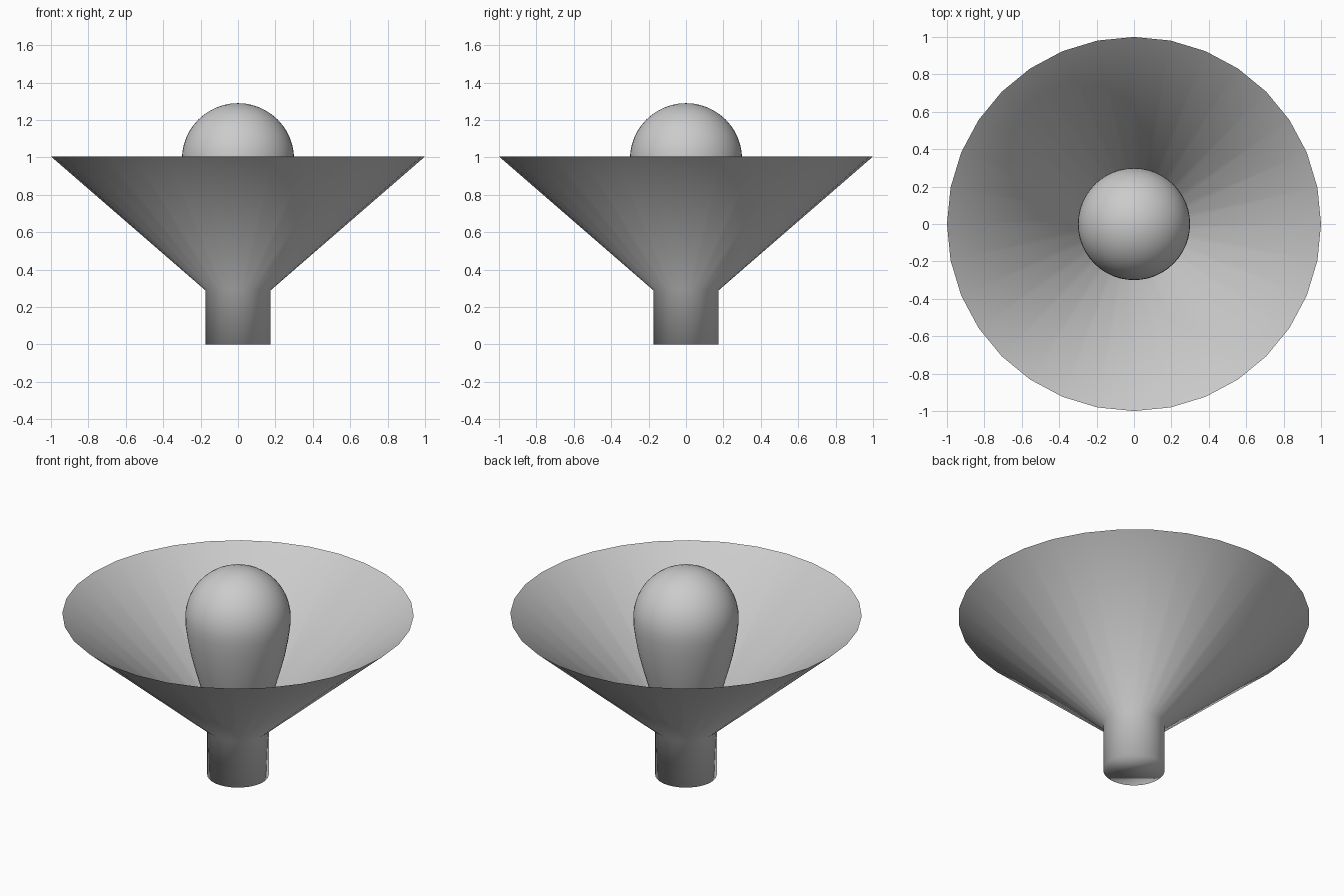
import bpy, bmesh, math

if "Cube" in bpy.data.objects:
    bpy.data.objects.remove(bpy.data.objects["Cube"])

grey = bpy.data.materials.new("light grey")
grey.diffuse_color = (0.6, 0.6, 0.6, 1)
grey.use_nodes = True
grey.node_tree.nodes["Principled BSDF"].inputs["Base Color"].default_value = grey.diffuse_color


def lathe(name, profile, sides, cap_bottom=False):
    """Spin (radius, height) points, listed bottom to top, round the z axis."""
    bm = bmesh.new()
    rings = []
    for r, z in profile:
        if r == 0:
            rings.append([bm.verts.new((0, 0, z))] * sides)
        else:
            rings.append([bm.verts.new((r * math.cos(2 * math.pi * i / sides),
                                        r * math.sin(2 * math.pi * i / sides), z))
                          for i in range(sides)])
    for low, high in zip(rings, rings[1:]):
        for i in range(sides):
            j = (i + 1) % sides
            quad = list(dict.fromkeys((low[i], low[j], high[j], high[i])))
            bm.faces.new(quad)
    if cap_bottom:
        bm.faces.new(rings[0][::-1])
    for f in bm.faces:
        f.smooth = True
    mesh = bpy.data.meshes.new(name)
    bm.to_mesh(mesh)
    bm.free()
    mesh.materials.append(grey)
    obj = bpy.data.objects.new(name, mesh)
    bpy.context.collection.objects.link(obj)
    return obj


# Shade: thin open cone on a closed round socket
lathe("shade", [(0.175, 0), (0.175, 0.29), (1.0, 1.005)], 32, cap_bottom=True)

# Bulb: tapered neck rising into a round dome
neck = [(0.15, 0.29), (0.165, 0.38), (0.187, 0.47), (0.213, 0.56), (0.242, 0.66),
        (0.268, 0.76), (0.287, 0.86), (0.298, 0.94)]
dome = [(0.3 * math.cos(a), 0.99 + 0.3 * math.sin(a))
        for a in (math.pi / 2 * k / 12 for k in range(12))]
lathe("bulb", neck + dome + [(0, 1.29)], 48, cap_bottom=True)
